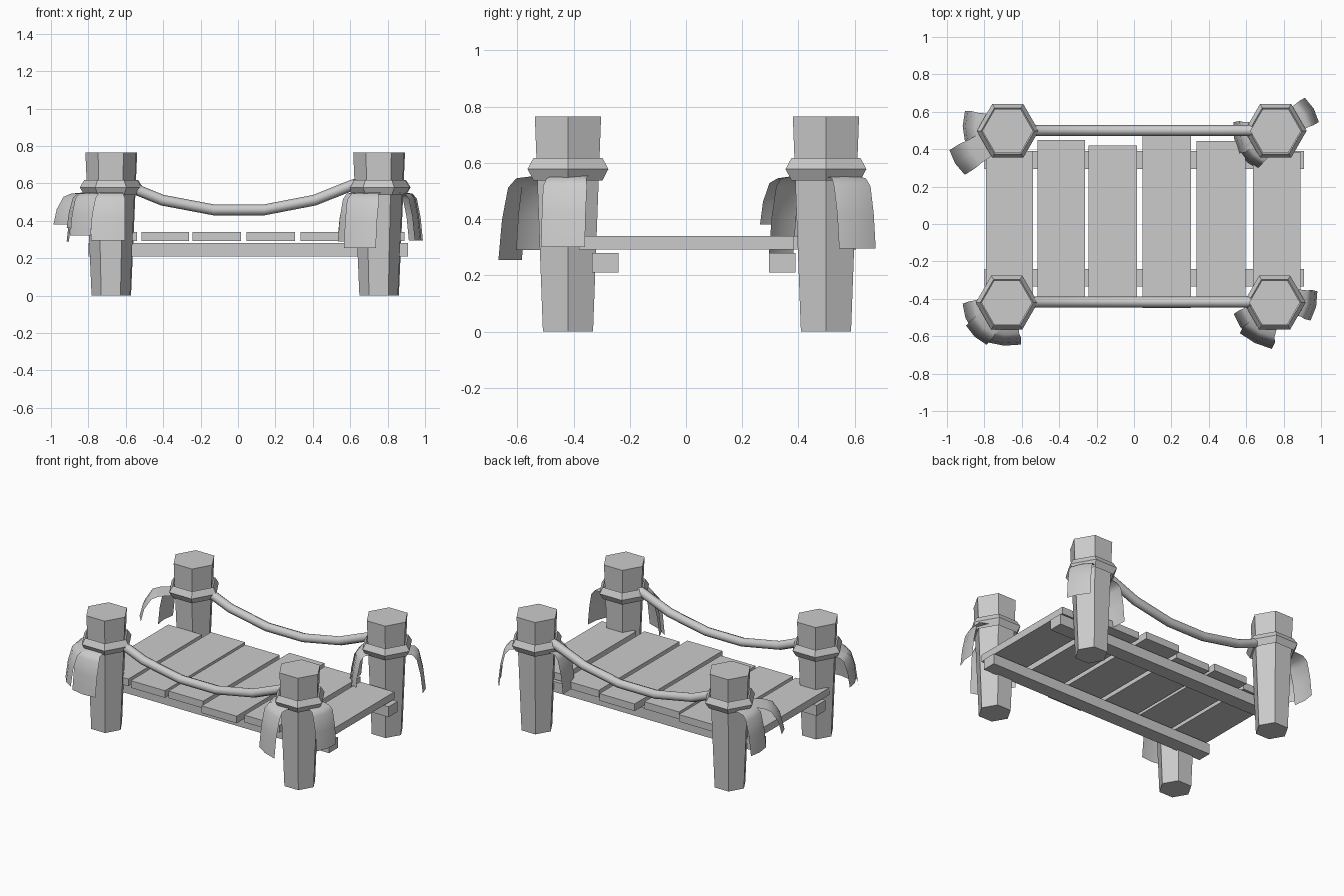
import bpy, bmesh
from math import sin, cos, pi, radians

if "Cube" in bpy.data.objects:
    bpy.data.objects.remove(bpy.data.objects["Cube"])


def make(name, verts, faces, smooth=False):
    me = bpy.data.meshes.new(name)
    me.from_pydata(verts, [], faces)
    bm = bmesh.new()
    bm.from_mesh(me)
    bmesh.ops.recalc_face_normals(bm, faces=bm.faces)
    bm.to_mesh(me)
    bm.free()
    ob = bpy.data.objects.new(name, me)
    bpy.context.collection.objects.link(ob)
    if smooth:
        for p in me.polygons:
            p.use_smooth = True
    return ob


def box(name, x0, x1, y0, y1, z0, z1):
    v = [(x, y, z) for x in (x0, x1) for y in (y0, y1) for z in (z0, z1)]
    return make(name, v, [(0, 1, 3, 2), (4, 6, 7, 5), (0, 4, 5, 1),
                          (2, 3, 7, 6), (0, 2, 6, 4), (1, 5, 7, 3)])


def hex_rings(name, cx, cy, profile, closed):
    """Six-sided lathe; closed joins last ring to first, otherwise ends are capped."""
    n, m = 6, len(profile)
    v = [(cx + r * cos(i * pi / 3), cy + r * sin(i * pi / 3), z)
         for r, z in profile for i in range(n)]
    f = []
    for k in range(m if closed else m - 1):
        a, b = k * n, ((k + 1) % m) * n
        f += [(a + i, a + (i + 1) % n, b + (i + 1) % n, b + i) for i in range(n)]
    if not closed:
        f += [tuple(range(n)), tuple(range((m - 1) * n, m * n))]
    return make(name, v, f)


def leaf(name, cx, cy, angle, profile, w0, w1, shift=0.0):
    """Drooping strip, slightly arched across its width."""
    a = radians(angle)
    v, f = [], []
    for k, (r, z) in enumerate(profile):
        w = w0 + (w1 - w0) * min(1, k / 2)
        for s in (-1, 0, 1):
            rr = r - 0.012 * abs(s)
            t = s * w / 2 + shift
            v.append((cx + rr * cos(a) - t * sin(a), cy + rr * sin(a) + t * cos(a), z))
    for k in range(len(profile) - 1):
        for j in (0, 1):
            i = k * 3 + j
            f.append((i, i + 1, i + 4, i + 3))
    return make(name, v, f, True)


XL, XR, YF, YB = -0.675, 0.752, -0.42, 0.498

# posts with rope collars
posts = {"front_left": (XL - 0.005, YF), "front_right": (XR, YF),
         "back_left": (XL, YB), "back_right": (XR + 0.005, YB)}
for key, (x, y) in posts.items():
    hex_rings(key + "_post", x, y, [(0.103, 0), (0.136, 0.765)], False)
    hex_rings(key + "_collar", x, y,
              [(0.10, 0.58), (0.142, 0.617), (0.166, 0.578), (0.142, 0.538)], True)

# drooping leaves: post, angle, reach, tip height, tip width, sideways shift
leaves = [
    ("front_left", 200, 0.23, 0.36, 0.15, 0),
    ("front_left", 227, 0.245, 0.32, 0.15, 0),
    ("front_left", 266, 0.225, 0.295, 0.18, 0),
    ("front_right", -13, 0.215, 0.30, 0.16, 0.03),
    ("front_right", 215, 0.22, 0.29, 0.15, 0),
    ("front_right", 244, 0.235, 0.255, 0.19, 0),
    ("back_left", 180, 0.235, 0.29, 0.16, -0.025),
    ("back_left", 212, 0.325, 0.38, 0.155, 0),
    ("back_right", 30, 0.23, 0.295, 0.15, 0),
    ("back_right", 190, 0.22, 0.30, 0.17, 0),
    ("back_right", 228, 0.22, 0.28, 0.13, 0),
]
for i, (key, ang, r, z, w, s) in enumerate(leaves):
    x, y = posts[key]
    d, h = r - 0.12, 0.55 - z
    prof = [(0.10, 0.555), (0.12 + 0.5 * d, 0.545), (0.12 + 0.72 * d, 0.55 - 0.13 * h),
            (0.12 + 0.93 * d, 0.55 - 0.52 * h), (r + 0.006, z)]
    leaf(f"{key}_leaf_{i}", x, y, ang, prof, 0.13, w, s)

# support beams
for name, y0 in (("front_beam", -0.335), ("back_beam", 0.295)):
    box(name, -0.80, 0.91, y0, y0 + 0.095, 0.21, 0.28)

# deck planks: x start, x end, y front, y back
planks = [(-0.79, -0.54, -0.39, 0.39), (-0.515, -0.262, -0.40, 0.45),
          (-0.242, 0.015, -0.39, 0.42), (0.045, 0.305, -0.45, 0.48),
          (0.335, 0.595, -0.41, 0.445), (0.635, 0.89, -0.38, 0.385)]
for i, (x0, x1, y0, y1) in enumerate(planks):
    box(f"plank_{i}", x0, x1, y0, y1, 0.292, 0.34)

# sagging hand ropes
path = [(-0.67, 0.62), (-0.535, 0.563), (-0.405, 0.51), (-0.13, 0.458), (0.14, 0.458),
        (0.41, 0.51), (0.61, 0.59), (0.74, 0.63)]
for name, y in (("front_rope", YF + 0.003), ("back_rope", YB + 0.002)):
    n, v, f = 8, [], []
    for k, (x, z) in enumerate(path):
        p, q = path[max(k - 1, 0)], path[min(k + 1, len(path) - 1)]
        tx, tz = q[0] - p[0], q[1] - p[1]
        ln = (tx * tx + tz * tz) ** 0.5
        for i in range(n):
            c, s = 0.029 * cos(2 * pi * i / n), 0.029 * sin(2 * pi * i / n)
            v.append((x - s * tz / ln, y + c, z + s * tx / ln))
    for k in range(len(path) - 1):
        f += [(k * n + i, k * n + (i + 1) % n, (k + 1) * n + (i + 1) % n, (k + 1) * n + i)
              for i in range(n)]
    f += [tuple(range(n)), tuple(range(len(v) - n, len(v)))]
    make(name, v, f, True)
